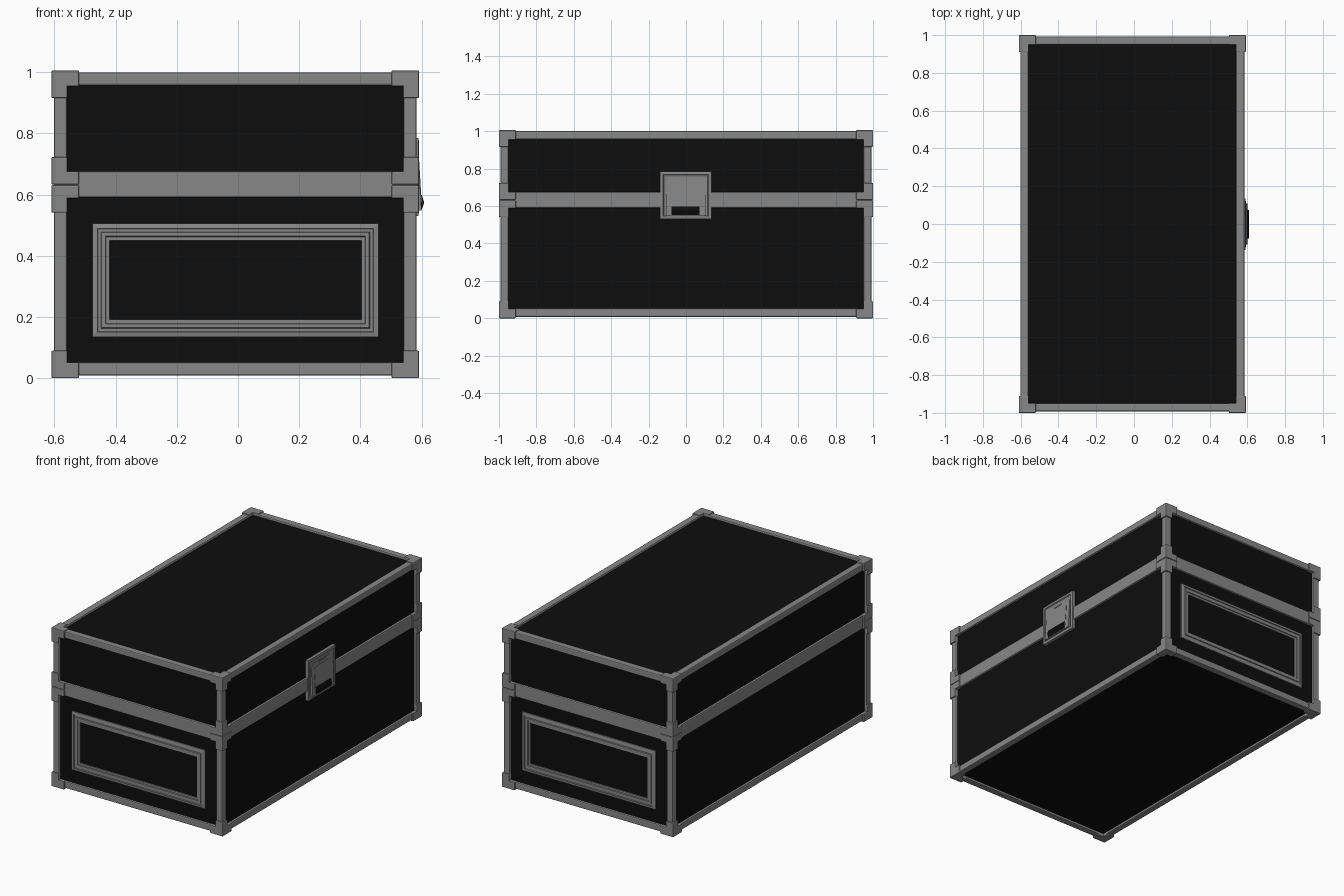
import bpy, bmesh
from mathutils import Vector

if "Cube" in bpy.data.objects:
    bpy.data.objects.remove(bpy.data.objects["Cube"])

CX = -0.009                      # case centre; the latch sticks out on +x
HX, HY = 0.593, 0.992            # outer half sizes of the edge rails
Z0, Z1 = 0.008, 1.0
W = 0.043                        # rail width
INSET = 0.013                    # panels sit behind the rails


def material(name, v):
    m = bpy.data.materials.new(name)
    m.diffuse_color = (v, v, v, 1)
    m.use_nodes = True
    m.node_tree.nodes["Principled BSDF"].inputs["Base Color"].default_value = m.diffuse_color
    return m


GREY = material("grey_metal", 0.245)
BLACK = material("black_panel", 0.004)


def finish(name, bm, mat, bevel=0):
    bmesh.ops.recalc_face_normals(bm, faces=bm.faces)
    me = bpy.data.meshes.new(name)
    bm.to_mesh(me)
    bm.free()
    me.materials.append(mat)
    ob = bpy.data.objects.new(name, me)
    bpy.context.collection.objects.link(ob)
    if bevel:
        b = ob.modifiers.new("bevel", 'BEVEL')
        b.width, b.segments = bevel, 2
    return ob


def add_box(bm, lo, hi):
    lo, hi = Vector(lo), Vector(hi)
    vs = bmesh.ops.create_cube(bm, size=1)["verts"]
    for v in vs:
        v.co = Vector((lo[i] + hi[i]) / 2 + v.co[i] * (hi[i] - lo[i]) for i in range(3))


def box(name, lo, hi, mat, bevel=0):
    bm = bmesh.new()
    add_box(bm, lo, hi)
    return finish(name, bm, mat, bevel)


def ring(name, place, u0, u1, v0, v1, profile, mat, fill=False):
    """Rectangular moulding: profile is (inset, height) pairs, place maps u,v,height."""
    bm = bmesh.new()
    loops = [[bm.verts.new(place(u, v, h)) for u, v in
              ((u0 + i, v0 + i), (u1 - i, v0 + i), (u1 - i, v1 - i), (u0 + i, v1 - i))]
             for i, h in profile]
    for a, b in zip(loops, loops[1:]):
        for k in range(4):
            bm.faces.new((a[k], a[(k + 1) % 4], b[(k + 1) % 4], b[k]))
    if fill:
        bm.faces.new(loops[-1])
    return finish(name, bm, mat)


def prism(name, a, b, mat):
    """Solid between two matching outlines."""
    bm = bmesh.new()
    va, vb = [bm.verts.new(p) for p in a], [bm.verts.new(p) for p in b]
    n = len(va)
    bm.faces.new(va)
    bm.faces.new(vb)
    for k in range(n):
        bm.faces.new((va[k], va[(k + 1) % n], vb[(k + 1) % n], vb[k]))
    return finish(name, bm, mat)


# case body and lid panels
box("case_body", (CX - HX + INSET, -HY + INSET, Z0 + INSET),
    (CX + HX - INSET, HY - INSET, 0.632), BLACK)
box("case_lid", (CX - HX + INSET, -HY + INSET, 0.632),
    (CX + HX - INSET, HY - INSET, Z1 - INSET), BLACK)

# edge rails: horizontal bars at bottom, belt and top, plus vertical posts
levels = {"bottom": (Z0, Z0 + W), "belt": (0.59, 0.675), "top": (Z1 - W, Z1)}
for label, (a, b) in levels.items():
    for s in (-1, 1):
        y = sorted((s * HY, s * (HY - W)))
        x = sorted((CX + s * HX, CX + s * (HX - W)))
        box(label + "_cross_rail", (CX - HX, y[0], a), (CX + HX, y[1], b), GREY, 0.006)
        box(label + "_side_rail", (x[0], -HY, a), (x[1], HY, b), GREY, 0.006)
for sx in (-1, 1):
    for sy in (-1, 1):
        x = sorted((CX + sx * HX, CX + sx * (HX - W)))
        y = sorted((sy * HY, sy * (HY - W)))
        box("corner_post", (x[0], y[0], Z0), (x[1], y[1], Z1), GREY, 0.006)

# three-legged corner guards on the body and on the lid
E, L, T = 0.008, 0.09, W + 0.009
for sx in (-1, 1):
    for sy in (-1, 1):
        for z, sz in ((0.0, 1), (0.631, -1), (0.633, 1), (1.006, -1)):
            o = Vector((CX + sx * (HX + E), sy * (HY + E), z))
            d = Vector((-sx, -sy, sz))
            t = Vector((T, T, T if z in (0.0, 1.006) else 0.043))
            bm = bmesh.new()
            for axis in range(3):
                e = t.copy()
                e[axis] = L
                p = Vector(o[i] + d[i] * e[i] for i in range(3))
                add_box(bm, [min(o[i], p[i]) for i in range(3)],
                        [max(o[i], p[i]) for i in range(3)])
            finish("corner_guard", bm, GREY, 0.004)

# grooved mouldings on the two short ends
groove = [(0, 0), (0, 0.008), (0.016, 0.011), (0.018, 0.006), (0.028, 0.006),
          (0.030, 0.011), (0.042, 0.011), (0.044, 0.006), (0.056, 0.006), (0.056, 0)]
for s in (-1, 1):
    ring("end_moulding", lambda u, v, h, s=s: (u, s * (HY - INSET + h), v),
         -0.476, 0.459, 0.135, 0.506, groove, GREY)

# latch: bordered plate, hinged tongue and black pull
XP = CX + HX
ring("latch_plate", lambda u, v, h: (XP + h, u, v), -0.138, 0.136, 0.53, 0.785,
     [(0, -INSET), (0, 0.006), (0.016, 0.008), (0.020, 0.003), (0.030, 0.001)], GREY, True)


def tongue(grow, lift):
    pts = ((-.10, .555), (.10, .555), (.10, .715), (.093, .732), (.077, .74),
           (-.077, .74), (-.093, .732), (-.10, .715))
    out = []
    for y, z in pts:
        y, z = y * grow, 0.65 + (z - 0.65) * grow
        out.append((XP + lift * (0.004 + (0.75 - z) * 0.06), y, z))
    return out


prism("latch_tongue", tongue(1.08, 0), tongue(1.08, 1), GREY)
prism("latch_tongue_face", tongue(0.8, 0), [(x + 0.002, y, z) for x, y, z in tongue(0.8, 1)], GREY)
box("latch_hinge_pin", (XP, -0.03, 0.735), (XP + 0.008, 0.03, 0.741), GREY)
pull = ((0.584, 0.548), (0.601, 0.552), (0.609, 0.574), (0.601, 0.598), (0.584, 0.598))
prism("latch_pull", [(x, -0.077, z) for x, z in pull], [(x, 0.073, z) for x, z in pull], BLACK)
